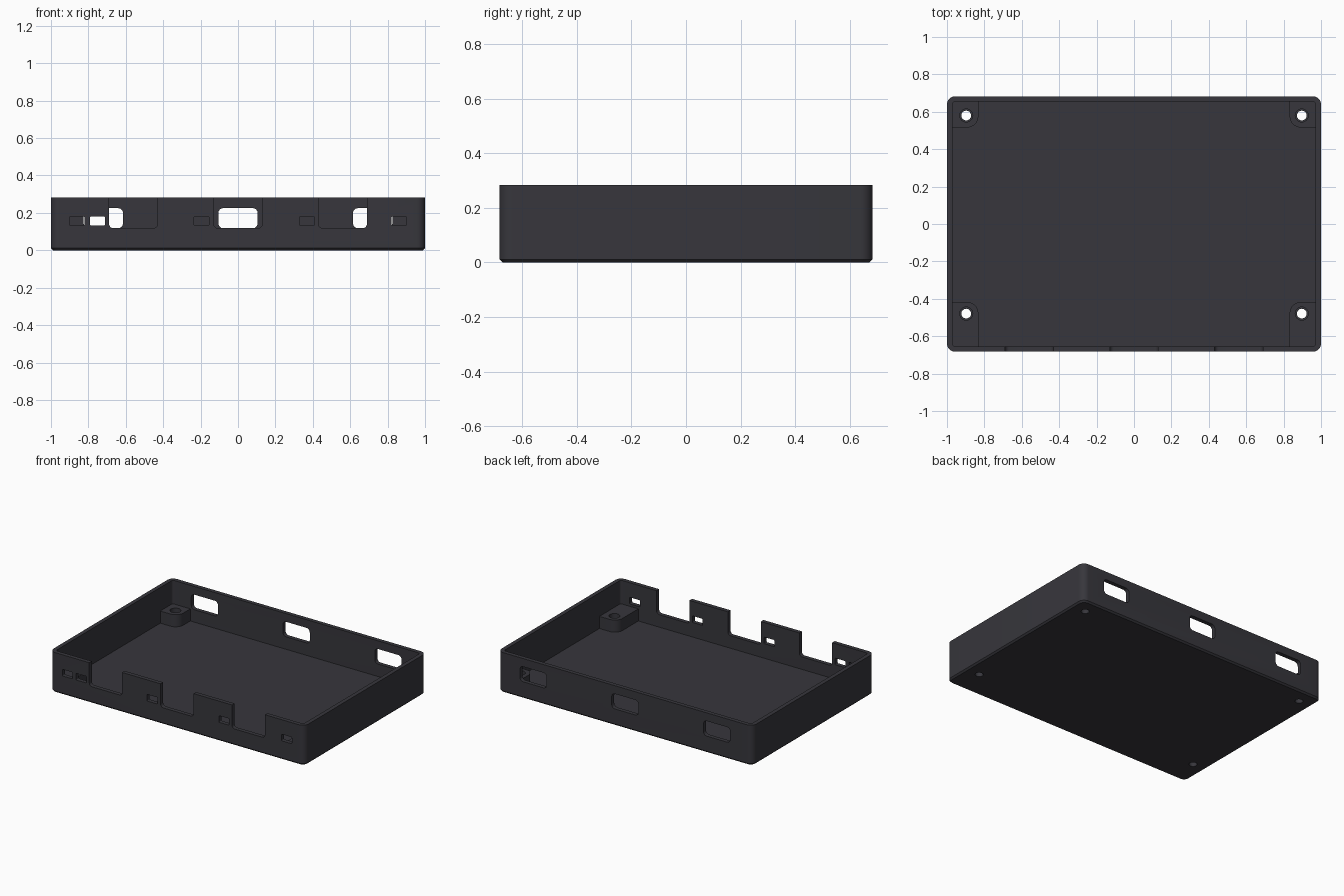
import bpy, bmesh, math
from mathutils import Matrix

if "Cube" in bpy.data.objects:
    bpy.data.objects.remove(bpy.data.objects["Cube"])

HX, HY, H = 1.0, 0.683, 0.283      # outer half sizes and height
WALL, FLOOR = 0.029, 0.03
POST_TOP = 0.116

plastic = bpy.data.materials.new("dark grey plastic")
plastic.diffuse_color = (0.038, 0.037, 0.045, 1)
plastic.use_nodes = True
plastic.node_tree.nodes["Principled BSDF"].inputs["Base Color"].default_value = plastic.diffuse_color


def outline(x0, x1, y0, y1, radii, seg=8):
    """Rectangle with a radius per corner: left-bottom, right-bottom, right-top, left-top."""
    pts = []
    corners = [(x0, y0, 1, 1), (x1, y0, -1, 1), (x1, y1, -1, -1), (x0, y1, 1, -1)]
    for i, ((cx, cy, sx, sy), r) in enumerate(zip(corners, radii)):
        if r == 0:
            pts.append((cx, cy))
            continue
        for k in range(seg + 1):
            a = math.pi * (1 + i / 2) + math.pi / 2 * k / seg
            pts.append((cx + sx * r + r * math.cos(a), cy + sy * r + r * math.sin(a)))
    return pts


def loft(name, layers, matrix=None):
    """Closed solid through a list of (outline, height) layers."""
    bm = bmesh.new()
    rings = [[bm.verts.new((x, y, z)) for x, y in pts] for pts, z in layers]
    n = len(rings[0])
    bm.faces.new(rings[0][::-1])
    bm.faces.new(rings[-1])
    for a, b in zip(rings, rings[1:]):
        for i in range(n):
            j = (i + 1) % n
            bm.faces.new((a[i], a[j], b[j], b[i]))
    if matrix:
        bm.transform(matrix)
    bmesh.ops.recalc_face_normals(bm, faces=bm.faces[:])
    mesh = bpy.data.meshes.new(name)
    bm.to_mesh(mesh)
    bm.free()
    mesh.materials.append(plastic)
    ob = bpy.data.objects.new(name, mesh)
    bpy.context.collection.objects.link(ob)
    return ob


def cut(ob, cutter):
    cutter.hide_render = True
    mod = ob.modifiers.new("cut", 'BOOLEAN')
    mod.operation, mod.solver, mod.object = 'DIFFERENCE', 'EXACT', cutter
    bpy.context.view_layer.objects.active = ob
    bpy.ops.object.modifier_apply(modifier=mod.name)
    bpy.data.objects.remove(cutter)


def wall_cut(ob, x0, x1, z0, z1, radii, y):
    """Opening through the front or back wall, centred on depth y."""
    stand = Matrix.Translation((0, y, 0)) @ Matrix.Rotation(math.pi / 2, 4, 'X')
    pts = outline(x0, x1, z0, z1, radii)
    cut(ob, loft("opening", [(pts, -0.06), (pts, 0.06)], stand))


def hole(ob, x, y, r, z0, z1):
    pts = outline(x - r, x + r, y - r, y + r, [r * 0.999] * 4)
    cut(ob, loft("screw_hole", [(pts, z0), (pts, z1)]))


def smooth(ob):
    bpy.ops.object.select_all(action='DESELECT')
    ob.select_set(True)
    bpy.context.view_layer.objects.active = ob
    bpy.ops.object.shade_smooth_by_angle(angle=math.radians(30))


# Open tray with rounded corners and a chamfered bottom edge
C = 0.011
base = outline(-HX + C, HX - C, -HY + C, HY - C, [0.045 - C] * 4)
full = outline(-HX, HX, -HY, HY, [0.045] * 4)
tray = loft("tray", [(base, 0), (full, C), (full, H)])
IX, IY = HX - WALL, HY - WALL
inner = outline(-IX, IX, -IY, IY, [0.016] * 4)
cut(tray, loft("cavity", [(inner, FLOOR), (inner, H + 0.1)]))

# Front notches open to the rim, and back windows
for x in (-0.56, 0, 0.56):
    wall_cut(tray, x - 0.129, x + 0.129, 0.118, H + 0.1, [0.022, 0.022, 0, 0], -HY)
for x in (-0.72, 0, 0.72):
    wall_cut(tray, x - 0.105, x + 0.105, 0.118, 0.225, [0.026] * 4, HY)

# Small front slots
for x in (-0.86, -0.752, -0.195, 0.368, 0.86):
    wall_cut(tray, x - 0.04, x + 0.04, 0.133, 0.18, [0.005] * 4, -HY)

# Corner screw posts, one rounded corner facing the middle
for side, sx in (("left", -1), ("right", 1)):
    for end, wall_y, edge_y, hole_y in (("front", -IY - 0.01, -0.417, -0.479),
                                        ("back", IY + 0.01, 0.516, 0.58)):
        xs = sorted((sx * (IX + 0.01), sx * 0.832))
        ys = sorted((wall_y, edge_y))
        inward = {(-1, "front"): 2, (1, "front"): 3, (-1, "back"): 1, (1, "back"): 0}[sx, end]
        pts = outline(*xs, *ys, [0.06 if i == inward else 0 for i in range(4)])
        post = loft(f"{end}_{side}_post", [(pts, FLOOR - 0.005), (pts, POST_TOP)])
        hole(post, sx * 0.897, hole_y, 0.035, 0, 0.2)
        hole(tray, sx * 0.897, hole_y, 0.026, -0.1, 0.1)
        smooth(post)
smooth(tray)
